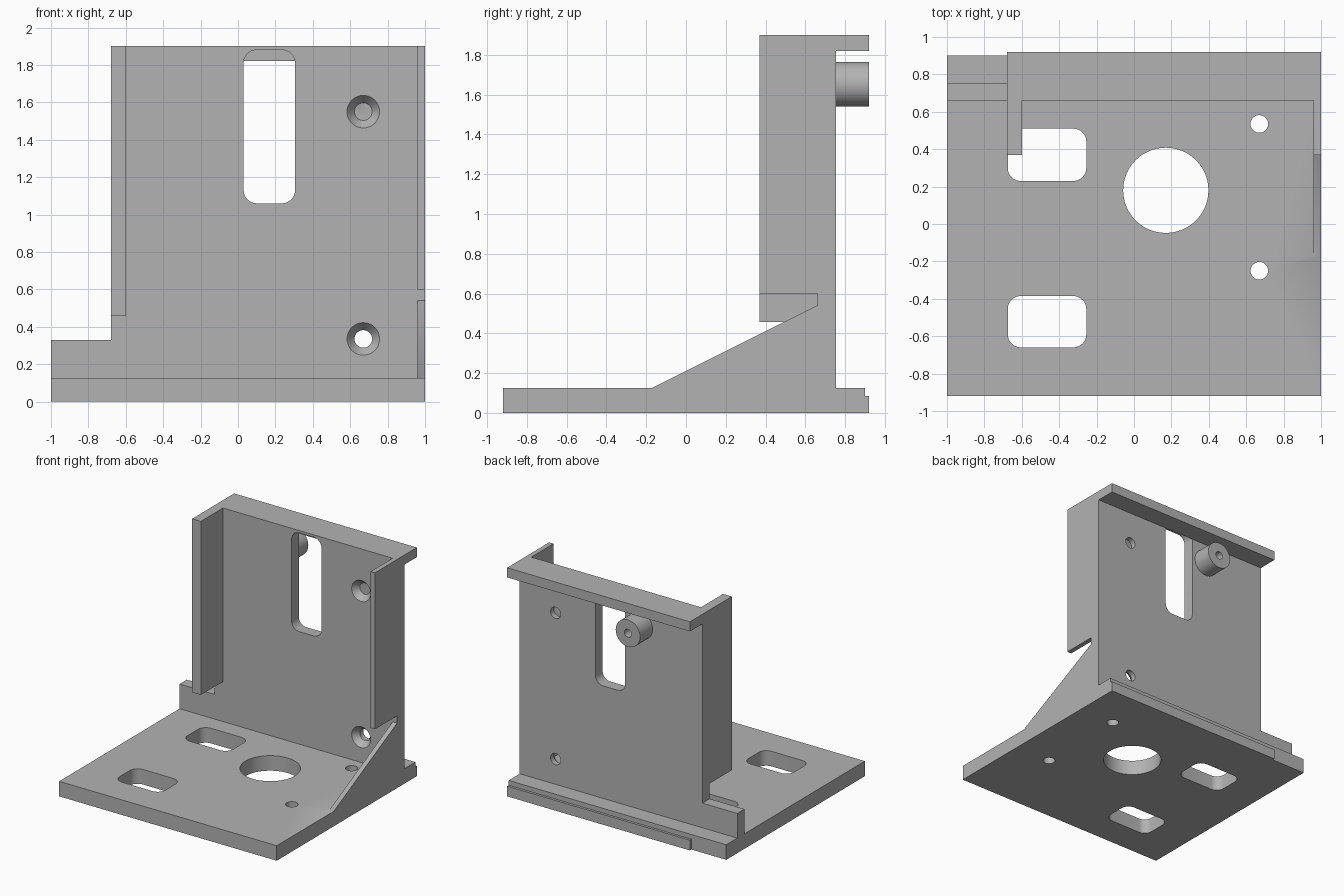
import bpy, bmesh, math
from mathutils import Matrix

if "Cube" in bpy.data.objects:
    bpy.data.objects.remove(bpy.data.objects["Cube"])

grey = bpy.data.materials.new("plain_grey")
grey.use_nodes = True
grey.diffuse_color = (0.45, 0.45, 0.45, 1)
grey.node_tree.nodes["Principled BSDF"].inputs["Base Color"].default_value = (0.45, 0.45, 0.45, 1)


def make(name, bm):
    bmesh.ops.recalc_face_normals(bm, faces=bm.faces)
    mesh = bpy.data.meshes.new(name)
    bm.to_mesh(mesh)
    bm.free()
    mesh.materials.append(grey)
    ob = bpy.data.objects.new(name, mesh)
    bpy.context.collection.objects.link(ob)
    return ob


def prism(name, outline, axis, lo, hi):
    """Extrude a 2D outline along an axis; the outline uses the other two axes in order."""
    def place(p, t):
        v = list(p)
        v.insert(axis, t)
        return v
    bm = bmesh.new()
    face = bm.faces.new([bm.verts.new(place(p, lo)) for p in outline])
    ext = bmesh.ops.extrude_face_region(bm, geom=[face])["geom"]
    for v in ext:
        if isinstance(v, bmesh.types.BMVert):
            v.co[axis] = hi
    return make(name, bm)


def box(name, x0, x1, y0, y1, z0, z1):
    return prism(name, [(x0, y0), (x1, y0), (x1, y1), (x0, y1)], 2, z0, z1)


def rounded(a0, a1, b0, b1, r, n=8):
    corners = [(a1 - r, b1 - r), (a0 + r, b1 - r), (a0 + r, b0 + r), (a1 - r, b0 + r)]
    return [(ca + r * math.cos((q + i / n) * math.pi / 2), cb + r * math.sin((q + i / n) * math.pi / 2))
            for q, (ca, cb) in enumerate(corners) for i in range(n + 1)]


def circle(a, b, r, n=48):
    return [(a + r * math.cos(i * math.tau / n), b + r * math.sin(i * math.tau / n)) for i in range(n)]


def combine(target, tool, operation):
    mod = target.modifiers.new(operation, "BOOLEAN")
    mod.operation, mod.object, mod.solver = operation, tool, "EXACT"
    bpy.context.view_layer.objects.active = target
    bpy.ops.object.modifier_apply(modifier=mod.name)
    bpy.data.objects.remove(tool)


def smooth(ob):
    bpy.ops.object.select_all(action="DESELECT")
    ob.select_set(True)
    bpy.context.view_layer.objects.active = ob
    bpy.ops.object.shade_smooth_by_angle(angle=math.radians(30))


# Base plate, upright wall with flanges, and gusset, merged into one solid
WALL_F, WALL_B, BACK, TOP, LEFT = 0.66, 0.755, 0.92, 1.9, -0.68
bracket = box("mounting_bracket", -1, 1, -BACK, 0.9, 0, 0.125)
for part in (
    box("rear_lip", LEFT, 1, 0.8, BACK, 0, 0.085),
    prism("wall", [(-1, 0.05), (1, 0.05), (1, TOP), (LEFT, TOP), (LEFT, 0.33), (-1, 0.33)], 1, WALL_F, WALL_B),
    box("top_flange", LEFT, 1, 0.7, BACK, 1.82, TOP),
    box("right_flange", LEFT, -0.6, 0.37, 0.7, 0.457, TOP),
    box("left_flange", 0.96, 1, 0.37, 0.7, 0.6, TOP),
    prism("gusset", [(-0.17, 0.125), (-0.17, 0.05), (0.7, 0.05), (0.7, 0.54), (WALL_F, 0.54)], 0, 0.96, 1),
):
    combine(bracket, part, "UNION")

# Tidy the seams left by the merge
bm = bmesh.new()
bm.from_mesh(bracket.data)
bmesh.ops.remove_doubles(bm, verts=bm.verts, dist=0.0001)
bmesh.ops.dissolve_limit(bm, angle_limit=0.01, verts=bm.verts, edges=bm.edges)
bm.to_mesh(bracket.data)
bm.free()

# Base plate openings
for y0, y1 in ((0.23, 0.51), (-0.66, -0.385)):
    combine(bracket, prism("window_cutter", rounded(-0.675, -0.255, y0, y1, 0.07), 2, -0.1, 0.2), "DIFFERENCE")
for x, y, r in ((0.17, 0.18, 0.228), (0.67, 0.535, 0.047), (0.67, -0.25, 0.047)):
    combine(bracket, prism("hole_cutter", circle(x, y, r), 2, -0.1, 0.2), "DIFFERENCE")

# Wall slot, stopping at the top flange
combine(bracket, prism("slot_cutter", rounded(0.03, 0.305, 1.06, 1.88, 0.07), 1, 0.6, WALL_B), "DIFFERENCE")

# Countersunk screw holes
for z in (0.335, 1.55):
    combine(bracket, prism("screw_cutter", circle(0.67, z, 0.047), 1, 0.6, 0.8), "DIFFERENCE")
    bm = bmesh.new()
    bmesh.ops.create_cone(bm, cap_ends=True, segments=48, radius1=0.095, radius2=0.047, depth=0.06,
                          matrix=Matrix.Translation((0.67, WALL_F + 0.02, z)) @ Matrix.Rotation(-math.pi / 2, 4, "X"))
    combine(bracket, make("countersink_cutter", bm), "DIFFERENCE")
smooth(bracket)

# Rear boss with a blind hole
boss = prism("rear_boss", circle(-0.11, 1.652, 0.112), 1, WALL_B - 0.01, BACK)
combine(boss, prism("boss_cutter", circle(-0.11, 1.652, 0.033), 1, WALL_B + 0.005, 1), "DIFFERENCE")
smooth(boss)
